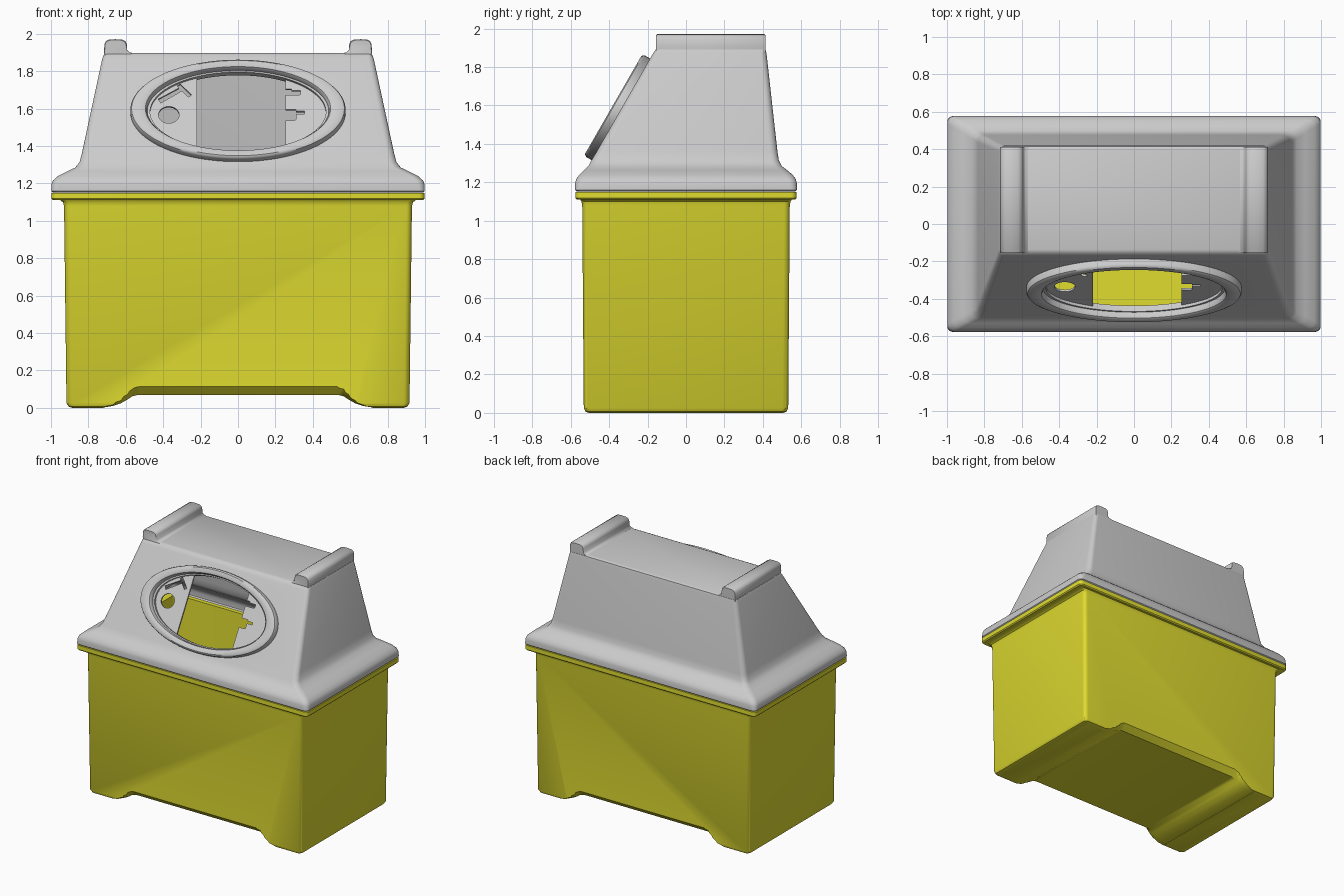
import bpy, bmesh, math
from mathutils import Matrix, Vector

if "Cube" in bpy.data.objects:
    bpy.data.objects.remove(bpy.data.objects["Cube"])

# Plane of the sloped front face: local x = x, y = up the slope, z = outward
SLOPE = Matrix.Translation((0, -0.339, 1.58)) @ Matrix.Rotation(math.radians(60.1), 4, 'X')


def loft(name, rings, cyclic=False):
    """Skin a list of equal-length point rings; capped, or joined end to start."""
    bm = bmesh.new()
    vs = [[bm.verts.new(p) for p in ring] for ring in rings]
    n = len(vs[0])
    pairs = list(zip(vs, vs[1:])) + ([(vs[-1], vs[0])] if cyclic else [])
    for a, b in pairs:
        for i in range(n):
            j = (i + 1) % n
            bm.faces.new((a[i], a[j], b[j], b[i]))
    if not cyclic:
        bm.faces.new(vs[0])
        bm.faces.new(vs[-1])
    bmesh.ops.recalc_face_normals(bm, faces=bm.faces)
    me = bpy.data.meshes.new(name)
    bm.to_mesh(me)
    bm.free()
    ob = bpy.data.objects.new(name, me)
    bpy.context.collection.objects.link(ob)
    return ob


def rrect(hx, y0, y1, z, r, n=5):
    pts = []
    for k, (cx, cy) in enumerate([(hx - r, y1 - r), (r - hx, y1 - r), (r - hx, y0 + r), (hx - r, y0 + r)]):
        for i in range(n + 1):
            a = math.pi / 2 * (k + i / n)
            pts.append((cx + r * math.cos(a), cy + r * math.sin(a), z))
    return pts


def ellipse(rx, ry, h, n=96):
    return [SLOPE @ Vector((rx * math.cos(2 * math.pi * i / n), ry * math.sin(2 * math.pi * i / n), h))
            for i in range(n)]


def select(ob):
    bpy.ops.object.select_all(action='DESELECT')
    ob.select_set(True)
    bpy.context.view_layer.objects.active = ob


def cut(ob, cutter):
    cutter.hide_render = True
    m = ob.modifiers.new("cut", 'BOOLEAN')
    m.operation, m.solver, m.object = 'DIFFERENCE', 'EXACT', cutter
    select(ob)
    bpy.ops.object.modifier_apply(modifier=m.name)
    bpy.data.objects.remove(cutter)


def smooth(ob, deg=35):
    select(ob)
    bpy.ops.object.shade_smooth_by_angle(angle=math.radians(deg))


# Yellow tub: outside, flange, then down the inside to the floor
tub = loft("tub", [rrect(hx, -hy, hy, z, r) for hx, hy, z, r in [
    (0.885, 0.505, 0.0, 0.03), (0.905, 0.523, 0.006, 0.03), (0.917, 0.532, 0.025, 0.03),
    (0.930, 0.540, 1.08, 0.03), (0.936, 0.544, 1.10, 0.03), (0.950, 0.550, 1.11, 0.03),
    (0.990, 0.568, 1.11, 0.03), (0.997, 0.575, 1.118, 0.03), (0.997, 0.575, 1.150, 0.03),
    (0.905, 0.515, 1.150, 0.03), (0.890, 0.505, 0.11, 0.03)]])

# Channel under the tub leaving a foot at each end, flared at front and back
half = [(0.72, -0.05), (0.72, 0.002), (0.67, 0.010), (0.625, 0.025), (0.59, 0.045), (0.565, 0.062), (0.53, 0.07)]
arch = half + [(-x, z) for x, z in reversed(half)]
cut(tub, loft("channel_cutter", [[(x, y, z * s) for x, z in arch] for y, s in
                                 [(-0.60, 2.6), (-0.49, 1), (0.49, 1), (0.60, 2.6)]]))
mat = bpy.data.materials.new("yellow")
mat.diffuse_color = (0.75, 0.72, 0.03, 1)
mat.use_nodes = True
mat.node_tree.nodes["Principled BSDF"].inputs["Base Color"].default_value = mat.diffuse_color
tub.data.materials.append(mat)
smooth(tub)

# Grey hollow hood
outer = [(0.990, -0.568, 0.568, 1.152, 0.03), (0.998, -0.577, 0.577, 1.160, 0.03),
         (0.998, -0.577, 0.577, 1.195, 0.04), (0.990, -0.572, 0.572, 1.215, 0.04),
         (0.965, -0.556, 0.556, 1.238, 0.04), (0.915, -0.530, 0.525, 1.264, 0.04),
         (0.870, -0.508, 0.498, 1.285, 0.04), (0.847, -0.492, 0.483, 1.315, 0.04),
         (0.835, -0.465, 0.476, 1.360, 0.04), (0.725, -0.172, 0.419, 1.870, 0.03),
         (0.716, -0.158, 0.414, 1.890, 0.02), (0.700, -0.142, 0.400, 1.898, 0.015)]
t = 0.025
inner = [(hx - t, y0 + t, y1 - t, z - (t if z > 1.8 else 0), r) for hx, y0, y1, z, r in outer[:-2]]
hood = loft("hood", [rrect(*p) for p in reversed(inner)] + [rrect(*p) for p in outer])
cut(hood, loft("opening_cutter", [ellipse(0.50, 0.265, -0.1), ellipse(0.50, 0.265, 0.1)]))
smooth(hood)

# Rails along both ends of the flat top
rail = [(0.60, 1.875), (0.56, 1.896), (0.58, 1.901), (0.592, 1.912), (0.595, 1.945), (0.602, 1.960), (0.620, 1.969),
        (0.655, 1.971), (0.690, 1.969), (0.707, 1.960), (0.714, 1.945), (0.716, 1.91), (0.714, 1.875)]
for side, s in (("left", -1), ("right", 1)):
    ob = loft(side + "_rail", [[(s * (0.655 + (x - 0.655) * k), y, z - 0.004 * (k < 1)) for x, z in rail]
                               for y, k in [(-0.155, 0.95), (-0.150, 1), (0.407, 1), (0.413, 0.95)]])
    smooth(ob, 45)

# Raised oval collar around the opening
collar = loft("opening_collar", [ellipse(0.575 - 0.1 * k, 0.305 - 0.058 * k, h) for k, h in [
    (0, -0.012), (0, 0.030), (0.06, 0.040), (0.2, 0.046), (0.65, 0.046), (0.80, 0.041), (0.88, 0.030),
    (0.90, 0.008), (1.05, 0.008), (1.05, -0.028), (0.6, -0.028)]], cyclic=True)
smooth(collar)


# Plates closing both ends of the oval opening
def plate(name, loops):
    cu = bpy.data.curves.new(name, 'CURVE')
    cu.dimensions, cu.fill_mode, cu.extrude = '2D', 'BOTH', 0.006
    for pts in loops:
        sp = cu.splines.new('POLY')
        sp.points.add(len(pts) - 1)
        for p, (x, y) in zip(sp.points, pts):
            p.co = (x, y, 0, 1)
        sp.use_cyclic_u = True
    ob = bpy.data.objects.new(name, cu)
    bpy.context.collection.objects.link(ob)
    ob.matrix_world = SLOPE @ Matrix.Translation((0, 0, -0.015))
    select(ob)
    bpy.ops.object.convert(target='MESH')


def oval_end(x, s, n=24):
    a = math.acos(x / 0.485)
    return [(s * 0.485 * math.cos(-a + 2 * a * i / n), 0.255 * math.sin(-a + 2 * a * i / n)) for i in range(n + 1)]


hole = [(-0.37 + 0.055 * math.cos(i * math.pi / 12), -0.01 + 0.052 * math.sin(i * math.pi / 12)) for i in range(24)]
slot = [(-0.427, 0.087), (-0.316, 0.155), (-0.325, 0.168), (-0.308, 0.180),
        (-0.248, 0.112), (-0.266, 0.100), (-0.300, 0.138), (-0.413, 0.063)]
notches = [(0.255, 0.150), (0.285, 0.150), (0.285, 0.140), (0.335, 0.140), (0.335, 0.118), (0.325, 0.112),
           (0.255, 0.112), (0.255, 0.022), (0.310, 0.022), (0.310, 0.012), (0.355, 0.012), (0.355, -0.004),
           (0.310, -0.004), (0.310, -0.040), (0.295, -0.045), (0.255, -0.045)]
plate("left_plate", [oval_end(0.22, -1), hole, slot])
plate("right_plate", [oval_end(0.255, 1) + notches])
